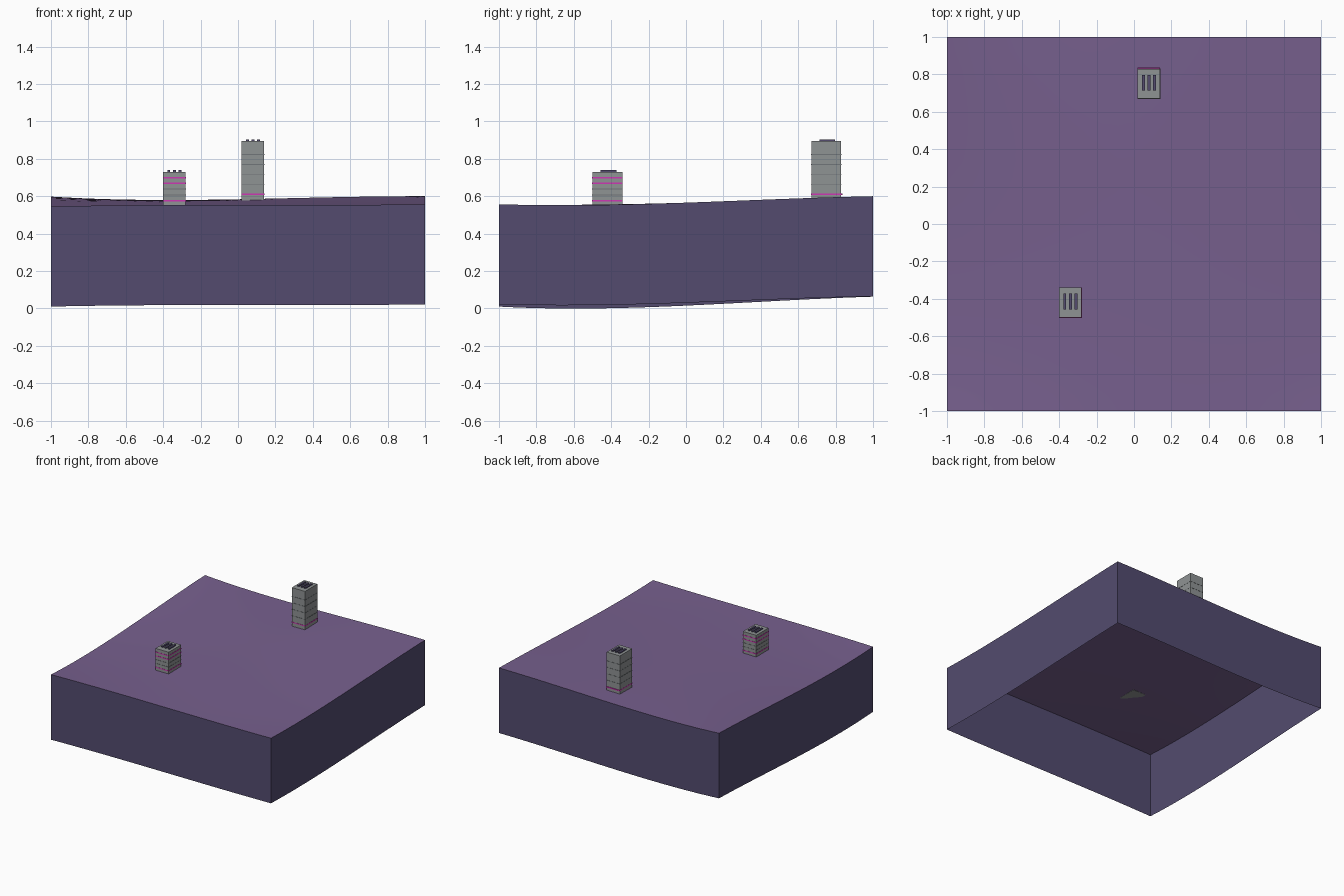
import bpy, bmesh

cube = bpy.data.objects.get("Cube")
if cube:
    bpy.data.objects.remove(cube, do_unlink=True)


def material(name, rgb):
    """Flat material from 0-255 sRGB values."""
    lin = [((c / 255 + 0.055) / 1.055) ** 2.4 for c in rgb] + [1]
    m = bpy.data.materials.new(name)
    m.use_nodes = True
    m.diffuse_color = lin
    m.node_tree.nodes["Principled BSDF"].inputs["Base Color"].default_value = lin
    return m


purple = material("ground purple", (119, 96, 142))
indigo = material("wall indigo", (83, 75, 111))
grey = material("concrete grey", (143, 147, 148))
dark_grey = material("ledge grey", (112, 117, 120))
magenta = material("neon magenta", (205, 55, 180))


def finish(bm, name, mat):
    mesh = bpy.data.meshes.new(name)
    bm.to_mesh(mesh)
    bm.free()
    mesh.materials.append(mat)
    ob = bpy.data.objects.new(name, mesh)
    bpy.context.collection.objects.link(ob)
    return ob


def box(name, centre, size, mat):
    bm = bmesh.new()
    bmesh.ops.create_cube(bm, size=1)
    for v in bm.verts:
        v.co = [c + p * s for c, p, s in zip(centre, v.co, size)]
    return finish(bm, name, mat)


# Rolling ground height, interpolated from a few control rows along x and y
KNOTS_X = (-1, -0.3, 0.3, 1)
KNOTS_Y = (-1, -0.5, 0.2, 1)
HEIGHTS = ((0.545, 0.535, 0.56, 0.598),
           (0.553, 0.551, 0.565, 0.58),
           (0.553, 0.555, 0.569, 0.59),
           (0.557, 0.553, 0.573, 0.6))
DEPTH = 0.535


def weights(t, knots):
    out = []
    for i, a in enumerate(knots):
        w = 1
        for j, b in enumerate(knots):
            if i != j:
                w *= (t - b) / (a - b)
        out.append(w)
    return out


def ground(x, y):
    wx, wy = weights(x, KNOTS_X), weights(y, KNOTS_Y)
    return sum(a * b * HEIGHTS[i][j]
               for i, a in enumerate(wx) for j, b in enumerate(wy))


# Ground surface
bm = bmesh.new()
bmesh.ops.create_grid(bm, x_segments=24, y_segments=24, size=1)
for v in bm.verts:
    v.co.z = ground(v.co.x, v.co.y)
skirt = bm.copy()
surface = finish(bm, "ground_surface", purple)
for p in surface.data.polygons:
    p.use_smooth = True

# Open-bottomed side walls: the ground border dropped straight down
border = [e for e in skirt.edges if e.is_boundary]
new = bmesh.ops.extrude_edge_only(skirt, edges=border)["geom"]
for v in new:
    if isinstance(v, bmesh.types.BMVert):
        v.co.z -= DEPTH
tops = [f for f in skirt.faces if abs(f.normal.z) > 0.5]
skirt.normal_update()
tops = [f for f in skirt.faces if abs(f.normal.z) > 0.5]
bmesh.ops.delete(skirt, geom=tops, context="FACES")
for f in skirt.faces:
    c = f.calc_center_median()
    if f.normal.x * c.x + f.normal.y * c.y < 0:
        f.normal_flip()
finish(skirt, "side_walls", indigo)


# Towers with floor ledges and roof vents
def tower(name, x, y, base, top, ledges, neon):
    w, d = 0.12, 0.16
    box(name + "_body", (x, y, (base + top) / 2), (w, d, top - base), grey)
    for i, z in enumerate(ledges):
        lit = i in neon
        box(f"{name}_{'neon_band' if lit else 'ledge'}_{i + 1}", (x, y, z),
            (w + 0.003, d + 0.003, 0.008 if lit else 0.004),
            magenta if lit else dark_grey)
    for i in (-1, 0, 1):
        box(f"{name}_roof_vent_{i + 2}", (x + 0.03 * i, y + 0.005, top + 0.004),
            (0.015, 0.085, 0.01), indigo)


tower("short_tower", -0.34, -0.42, 0.551, 0.73,
      [0.7 - 0.031 * i for i in range(5)], (0, 1, 4))
tower("tall_tower", 0.08, 0.75, 0.578, 0.895,
      [0.823 - 0.053 * i for i in range(5)], (4,))

# Neon strip on the back of the tall tower
box("tall_tower_back_neon", (0.08, 0.832, 0.61), (0.12, 0.008, 0.008), magenta)
